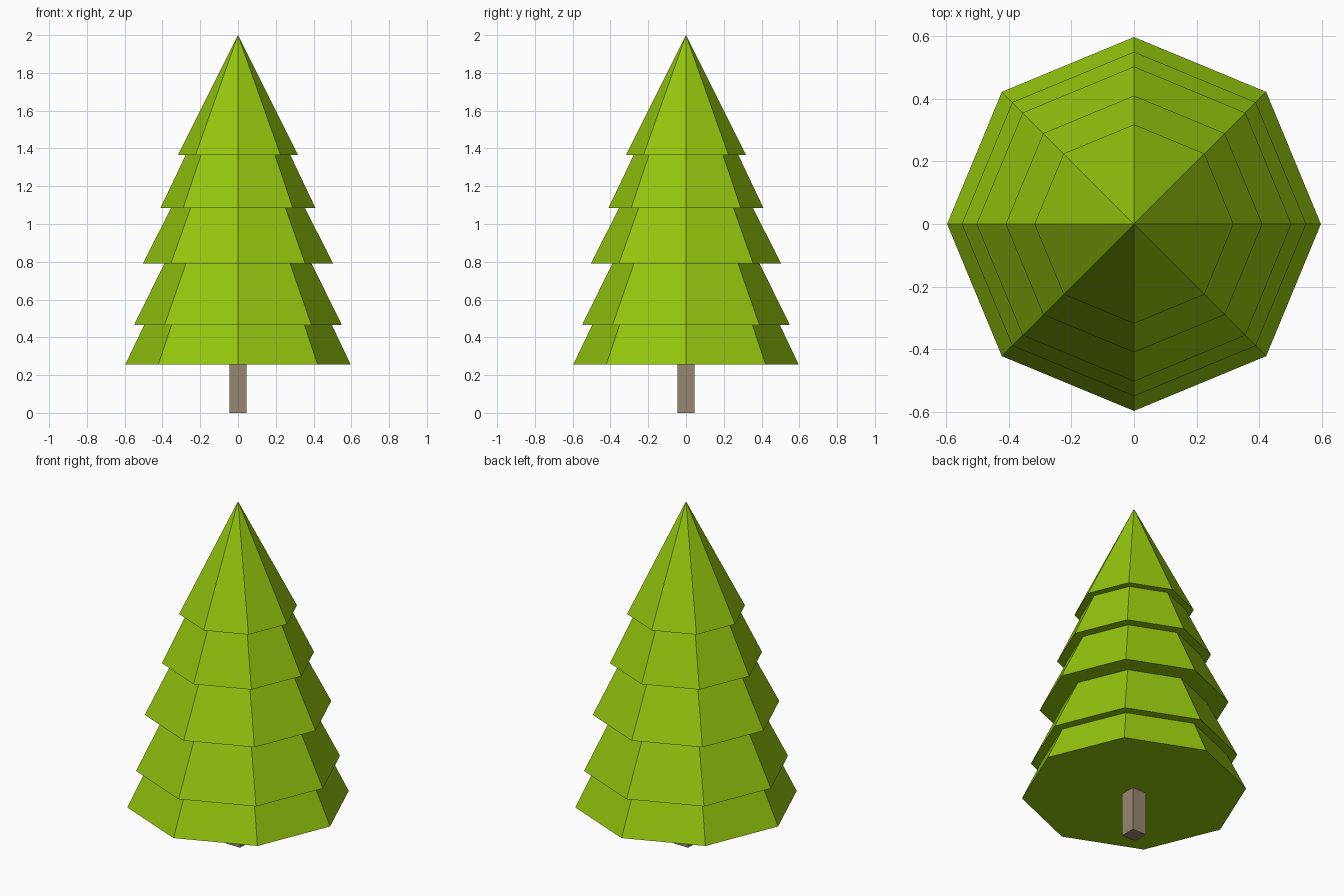
import bpy, bmesh, math

cube = bpy.data.objects.get("Cube")
if cube:
    bpy.data.objects.remove(cube, do_unlink=True)


def make_material(name, color):
    mat = bpy.data.materials.new(name)
    mat.use_nodes = True
    mat.diffuse_color = color
    mat.node_tree.nodes["Principled BSDF"].inputs["Base Color"].default_value = color
    return mat


def finish(bm, name, mat):
    bmesh.ops.recalc_face_normals(bm, faces=bm.faces)
    mesh = bpy.data.meshes.new(name)
    bm.to_mesh(mesh)
    bm.free()
    mesh.materials.append(mat)
    obj = bpy.data.objects.new(name, mesh)
    bpy.context.collection.objects.link(obj)
    return obj


green = make_material("leaf green", (0.296, 0.558, 0.0044, 1))
brown = make_material("bark brown", (0.305, 0.242, 0.156, 1))

# Foliage: stepped profile of five tiers (height, lower radius, radius of the tier below)
SIDES = 8
BASE_Z, BASE_R, TOP_Z = 0.255, 0.597, 2.0
steps = [(0.465, 0.55, 0.497), (0.79, 0.503, 0.39),
         (1.085, 0.41, 0.355), (1.365, 0.318, 0.277)]
profile = [(BASE_R, BASE_Z)]
for z, outer, inner in steps:
    profile += [(inner, z), (outer, z)]

bm = bmesh.new()
rings = []
for r, z in profile:
    angles = [math.tau * i / SIDES for i in range(SIDES)]
    rings.append([bm.verts.new((r * math.cos(a), r * math.sin(a), z)) for a in angles])
bm.faces.new(rings[0])
tip = bm.verts.new((0, 0, TOP_Z))
for i in range(SIDES):
    j = (i + 1) % SIDES
    for low, high in zip(rings, rings[1:]):
        bm.faces.new((low[i], low[j], high[j], high[i]))
    bm.faces.new((rings[-1][i], rings[-1][j], tip))
finish(bm, "foliage", green)

# Trunk: square post reaching slightly into the foliage
bm = bmesh.new()
bmesh.ops.create_cube(bm, size=1)
bmesh.ops.scale(bm, vec=(0.09, 0.09, 0.3), verts=bm.verts)
bmesh.ops.translate(bm, vec=(0, 0, 0.15), verts=bm.verts)
finish(bm, "trunk", brown)
